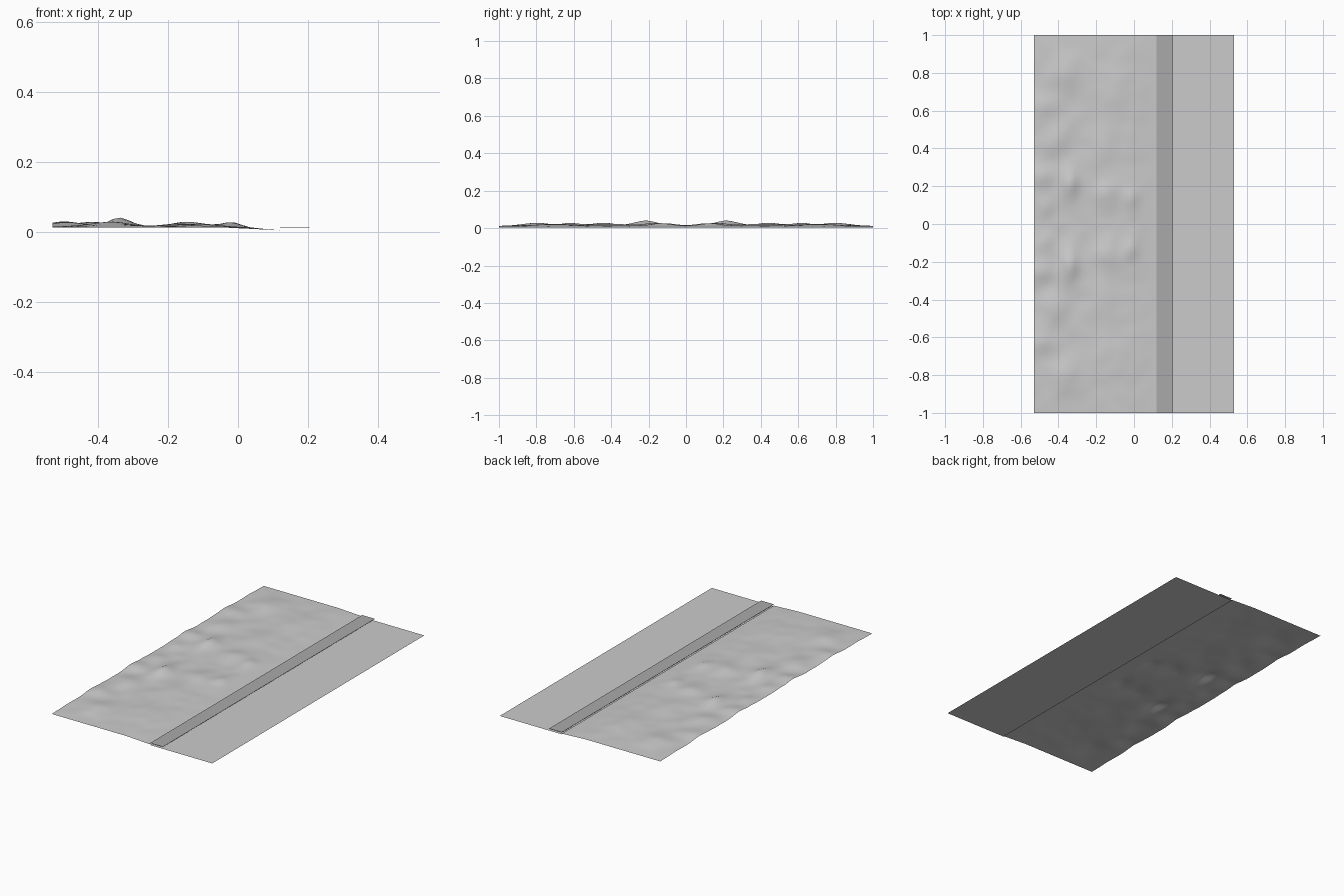
import bpy, bmesh, math
from mathutils import Vector, noise

if "Cube" in bpy.data.objects:
    bpy.data.objects.remove(bpy.data.objects["Cube"])

SHORE = 0.12   # line where rough ground meets the flat half
EDGE = 0.53

# Mounds on one half (mirrored over y): x, y, height, radius x, radius y
MOUNDS = [
    (-0.50, 0.25, 0.016, 0.06, 0.07),
    (-0.34, 0.22, 0.027, 0.045, 0.075),
    (-0.42, 0.45, 0.012, 0.07, 0.08),
    (-0.49, 0.62, 0.014, 0.06, 0.07),
    (-0.36, 0.80, 0.013, 0.07, 0.09),
    (-0.14, 0.17, 0.014, 0.06, 0.07),
    (-0.02, 0.13, 0.014, 0.04, 0.06),
    (-0.17, 0.40, 0.009, 0.06, 0.09),
    (-0.12, 0.70, 0.007, 0.08, 0.10),
    (-0.47, 0.09, 0.009, 0.05, 0.05),
]


def ground_height(x, y):
    y = abs(y)
    fade = min(1, (SHORE - x) / 0.12) * min(1, (1 - y) / 0.12)
    bumps = sum(h * math.exp(-((x - cx) / rx) ** 2 - ((y - cy) / ry) ** 2)
                for cx, cy, h, rx, ry in MOUNDS)
    rough = 0.004 * noise.noise(Vector((x * 11, y * 11, 3)))
    base = 0.004 + 0.008 * min(1, (SHORE - x) / 0.16)
    return base + fade * (bumps + rough + 0.003)


def add_mesh(name, bm, smooth=False):
    mesh = bpy.data.meshes.new(name)
    bm.to_mesh(mesh)
    bm.free()
    for p in mesh.polygons:
        p.use_smooth = smooth
    obj = bpy.data.objects.new(name, mesh)
    bpy.context.collection.objects.link(obj)
    return obj


def grid(x0, x1, nx, ny):
    bm = bmesh.new()
    bmesh.ops.create_grid(bm, x_segments=nx, y_segments=ny, size=1)
    for v in bm.verts:
        v.co.x = x0 + (v.co.x + 1) / 2 * (x1 - x0)
    return bm


# Rough ground
bm = grid(-EDGE, SHORE, 30, 90)
for v in bm.verts:
    v.co.z = ground_height(v.co.x, v.co.y)
add_mesh("rough_ground", bm, smooth=True)

# Flat ground
add_mesh("flat_ground", grid(SHORE, EDGE, 1, 1))

# Thin dark strip raised just above the joint
bm = bmesh.new()
bmesh.ops.create_cube(bm, size=1)
for v in bm.verts:
    v.co = (0.162 + v.co.x * 0.084, v.co.y * 2, 0.0115 + v.co.z * 0.001)
strip = add_mesh("border_strip", bm)
mat = bpy.data.materials.new("dark_grey")
mat.diffuse_color = (0.4, 0.4, 0.4, 1)
mat.use_nodes = True
mat.node_tree.nodes["Principled BSDF"].inputs["Base Color"].default_value = mat.diffuse_color
strip.data.materials.append(mat)
